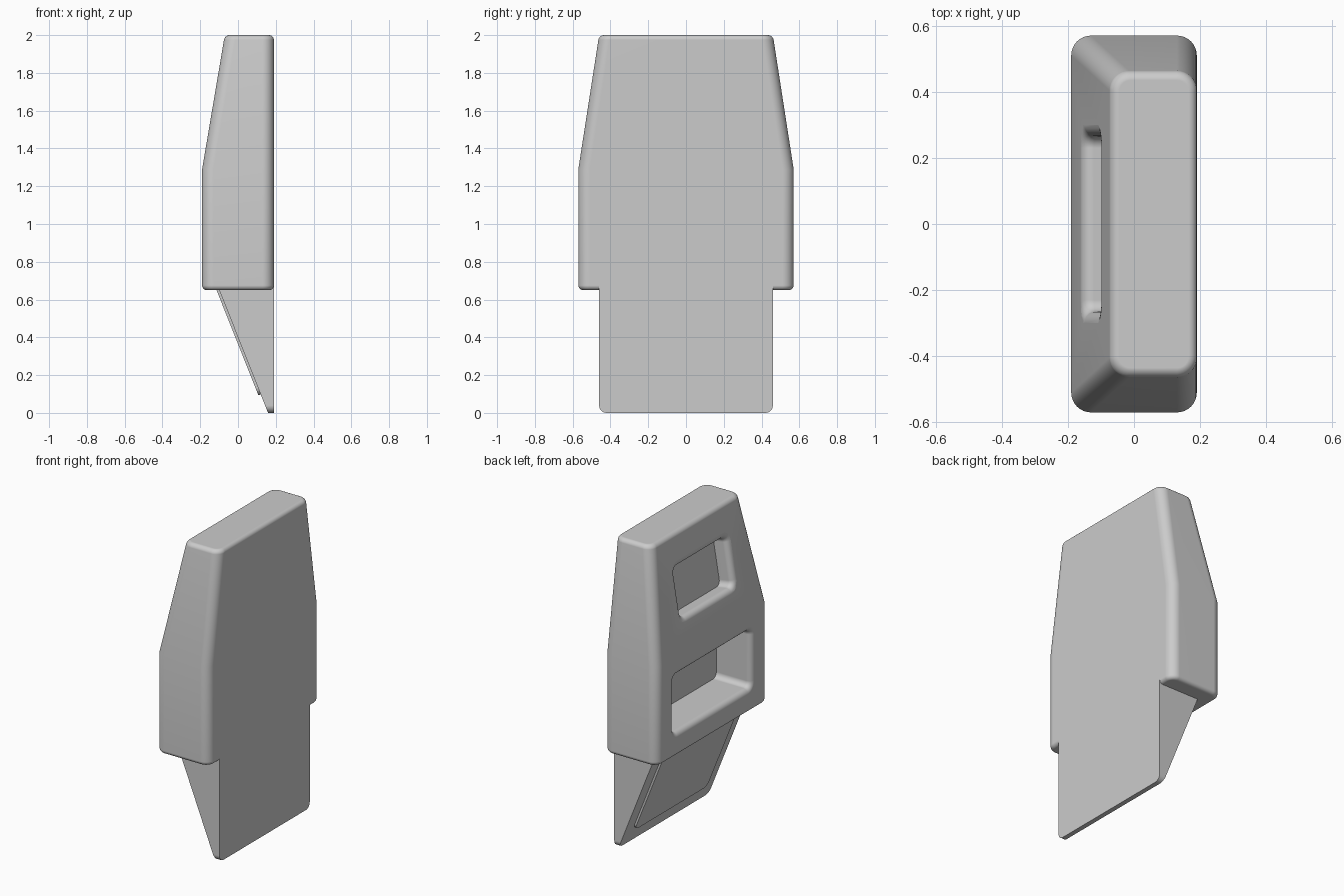
import bpy, bmesh, math
from mathutils import Vector, Matrix

if "Cube" in bpy.data.objects:
    bpy.data.objects.remove(bpy.data.objects["Cube"], do_unlink=True)

grey = bpy.data.materials.new("plain grey")
grey.use_nodes = True
grey.diffuse_color = (0.6, 0.6, 0.6, 1)
grey.node_tree.nodes["Principled BSDF"].inputs["Base Color"].default_value = (0.6, 0.6, 0.6, 1)


def rounded_rect(u0, u1, v0, v1, r, steps=8):
    """Counter-clockwise outline with round corners."""
    pts = []
    corners = [(u1 - r, v1 - r), (u0 + r, v1 - r), (u0 + r, v0 + r), (u1 - r, v0 + r)]
    for k, (cu, cv) in enumerate(corners):
        for i in range(steps + 1):
            a = math.pi / 2 * (k + i / steps)
            pts.append((cu + r * math.cos(a), cv + r * math.sin(a)))
    return pts


def loft(name, sections, frame=None):
    """Skin a stack of (outline, height) sections and cap both ends."""
    bm = bmesh.new()
    rings = [[bm.verts.new((u, v, w)) for u, v in outline] for outline, w in sections]
    n = len(rings[0])
    for a, b in zip(rings, rings[1:]):
        for i in range(n):
            j = (i + 1) % n
            bm.faces.new((a[i], a[j], b[j], b[i]))
    bm.faces.new(rings[0][::-1])
    bm.faces.new(rings[-1])
    if frame:
        bm.transform(frame)
    bmesh.ops.recalc_face_normals(bm, faces=bm.faces)
    mesh = bpy.data.meshes.new(name)
    bm.to_mesh(mesh)
    bm.free()
    obj = bpy.data.objects.new(name, mesh)
    bpy.context.collection.objects.link(obj)
    mesh.materials.append(grey)
    return obj


def frame_on(origin, up, depth):
    """Local u runs along y, v along up, w along depth."""
    m = Matrix((Vector((0, 1, 0)), Vector(up).normalized(), Vector(depth).normalized())).transposed()
    return Matrix.Translation(origin) @ m.to_4x4()


def smooth(obj):
    bpy.ops.object.select_all(action="DESELECT")
    obj.select_set(True)
    bpy.context.view_layer.objects.active = obj
    bpy.ops.object.shade_smooth_by_angle(angle=math.radians(35))
    mod = obj.modifiers.new("even_shading", "WEIGHTED_NORMAL")
    mod.keep_sharp = True


# Body: straight lower half, tapered upper half, rounded rims
def body_section(z, inset=0.0):
    t = max(0.0, (z - 1.29) / 0.71)
    y = 0.57 - 0.11 * t - inset
    return rounded_rect(-0.19 + 0.12 * t + inset, 0.19 - inset, -y, y, 0.06 - inset), z


rim, steps = 0.025, 5
arc = [math.pi / 2 * i / steps for i in range(steps + 1)]
bottom = [body_section(0.65 + rim * (1 - math.sin(a)), rim * (1 - math.cos(a))) for a in reversed(arc)]
top = [body_section(2 - rim * (1 - math.sin(a)), rim * (1 - math.cos(a))) for a in arc]
body = loft("body", bottom + [body_section(1.29)] + top)


# Recesses: cutters flared at the mouth give the soft lips
def recess(name, frame, half_u, half_v, depth, lip=0.035):
    def section(shrink, w):
        u, v = half_u - shrink, half_v - shrink
        return rounded_rect(-u, u, -v, v, 0.07 - shrink), w
    stack = [section(0, -0.05)]
    stack += [section(lip * math.sin(a), lip * (1 - math.cos(a))) for a in arc]
    stack.append(section(lip, depth))
    cutter = loft(name, stack, frame)
    cutter.hide_render = True
    mod = body.modifiers.new(name, "BOOLEAN")
    mod.operation = "DIFFERENCE"
    mod.solver = "EXACT"
    mod.object = cutter
    return cutter


slope = (0.12, 0, 0.71)
cutters = [
    recess("lower_recess_cutter", frame_on((-0.19, 0, 0.985), (0, 0, 1), (1, 0, 0)), 0.43, 0.22, 0.25),
    recess("upper_recess_cutter", frame_on((-0.13, 0, 1.645), slope, (0.71, 0, -0.12)), 0.30, 0.19, 0.10),
]
bpy.context.view_layer.objects.active = body
for mod in list(body.modifiers):
    bpy.ops.object.modifier_apply(modifier=mod.name)
for c in cutters:
    bpy.data.objects.remove(c, do_unlink=True)
smooth(body)

# Wedge tongue: a rounded slab sliced by a sloping plane
toe = Vector((0.159, 0, 0))
rise, outward = Vector((-0.398, 0, 1)), Vector((-1, 0, -0.398))
outline = rounded_rect(-0.46, 0.46, 0, 0.72, 0.04)
tongue = loft("wedge_tongue", [(outline, -0.16), (outline, 0.19)], frame_on((0, 0, 0), (0, 0, 1), (1, 0, 0)))
bm = bmesh.new()
bm.from_mesh(tongue.data)
cut = bmesh.ops.bisect_plane(bm, geom=bm.verts[:] + bm.edges[:] + bm.faces[:],
                             plane_co=toe, plane_no=outward, clear_outer=True)
bmesh.ops.contextual_create(bm, geom=[e for e in cut["geom_cut"] if isinstance(e, bmesh.types.BMEdge)])
bmesh.ops.recalc_face_normals(bm, faces=bm.faces)
bm.to_mesh(tongue.data)
bm.free()
smooth(tongue)

# Thin raised panel on the sloping side
plate = rounded_rect(-0.37, 0.37, 0.105, 0.75, 0.04)
panel = loft("tongue_panel", [(plate, -0.01), (plate, 0.013)], frame_on(toe, rise, outward))
smooth(panel)
